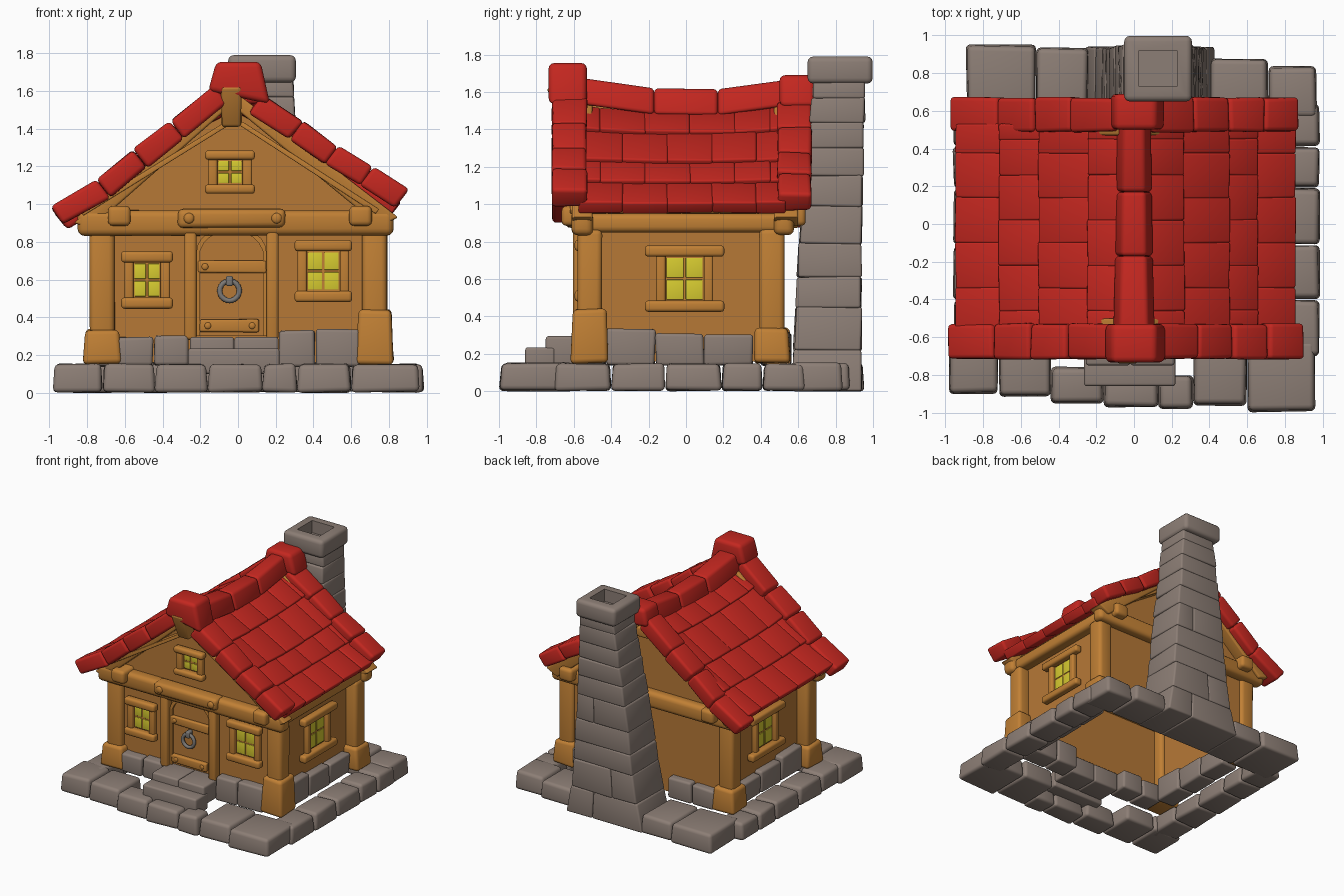
import bpy, bmesh, math, random
from mathutils import Vector, Matrix

if "Cube" in bpy.data.objects:
    bpy.data.objects.remove(bpy.data.objects["Cube"])

random.seed(4)

def material(name, rgb):
    m = bpy.data.materials.new(name)
    m.diffuse_color = (*rgb, 1)
    m.use_nodes = True
    m.node_tree.nodes["Principled BSDF"].inputs["Base Color"].default_value = m.diffuse_color
    return m

STONE = material("grey stone", (0.265, 0.21, 0.18))
WALL = material("brown wall", (0.47, 0.19, 0.037))
WOOD = material("orange timber", (0.53, 0.215, 0.035))
RED = material("red tiles", (0.55, 0.02, 0.014))
GLASS = material("yellow glass", (0.68, 0.6, 0.03))
IRON = material("dark iron", (0.2, 0.19, 0.18))

def merge(bm, t):
    bmesh.ops.recalc_face_normals(t, faces=t.faces[:])
    me = bpy.data.meshes.new("tmp")
    t.to_mesh(me)
    t.free()
    bm.from_mesh(me)
    bpy.data.meshes.remove(me)

# rounded six-sided block from 4 bottom and 4 top corners
def hexa(bm, pts, bevel=0.02, jit=0.0):
    t = bmesh.new()
    v = [t.verts.new(Vector(p) + Vector([random.uniform(-jit, jit) for _ in range(3)])) for p in pts]
    for f in ((0, 1, 2, 3), (4, 5, 6, 7), (0, 1, 5, 4), (1, 2, 6, 5), (2, 3, 7, 6), (3, 0, 4, 7)):
        t.faces.new([v[i] for i in f])
    bmesh.ops.recalc_face_normals(t, faces=t.faces[:])
    if bevel:
        bmesh.ops.bevel(t, geom=t.edges[:], offset=bevel, segments=3, profile=0.5,
                        affect='EDGES', clamp_overlap=True)
    merge(bm, t)

def box(bm, x0, x1, y0, y1, z0, z1, bevel=0.02, jit=0.0, taper=0.0, place=lambda p: p):
    t = taper
    pts = [(x0, y0, z0), (x1, y0, z0), (x1, y1, z0), (x0, y1, z0),
           (x0 + t, y0 + t, z1), (x1 - t, y0 + t, z1), (x1 - t, y1 - t, z1), (x0 + t, y1 - t, z1)]
    hexa(bm, [place(p) for p in pts], bevel, jit)

# quad drawn in x,z and extended along y
def prism(bm, quad, y0, y1, bevel=0.02, jit=0.0):
    hexa(bm, [(x, y0, z) for x, z in quad] + [(x, y1, z) for x, z in quad], bevel, jit)

def knob(bm, x, y, z, r):
    t = bmesh.new()
    bmesh.ops.create_uvsphere(t, u_segments=12, v_segments=8, radius=r)
    bmesh.ops.transform(t, verts=t.verts[:], matrix=Matrix.Translation((x, y, z)) @ Matrix.Diagonal((1, 0.5, 1, 1)))
    merge(bm, t)

def finish(name, bm, mat):
    me = bpy.data.meshes.new(name)
    bm.to_mesh(me)
    bm.free()
    me.materials.append(mat)
    ob = bpy.data.objects.new(name, me)
    bpy.context.collection.objects.link(ob)
    bpy.ops.object.select_all(action='DESELECT')
    ob.select_set(True)
    bpy.context.view_layer.objects.active = ob
    bpy.ops.object.shade_smooth_by_angle(angle=math.radians(40))
    return ob

# ring of foundation stones
bm = bmesh.new()
for x0, x1, y0, y1 in ((-.98, -.72, -.9, -.6), (-.72, -.44, -.915, -.6), (-.44, -.16, -.955, -.755),
                       (-.16, .13, -.975, -.8), (.13, .315, -.98, -.8), (.315, .6, -.965, -.6),
                       (.6, .96, -.998, -.62), (-.89, -.52, .56, .95), (-.52, -.24, .56, .935),
                       (.4, .71, .56, .88), (.71, .97, .56, .835)):
    box(bm, x0, x1, y0, y1, .003, .152, .025, .005, .01)
ys = (-.7, -.4, -.11, .19, .41, .64)
for y0, y1 in zip(ys, ys[1:]):
    box(bm, .77, .985, y0, y1, .003, .148, .025, .005, .01)
    box(bm, -.96, -.74, y0, y1, .003, .148, .025, .005, .01)
finish("foundation_stones", bm, STONE)

# stone courses at the foot of the walls
bm = bmesh.new()
for x0, x1, z in ((-.635, -.45, .295), (-.445, -.26, .305), (.22, .41, .33), (.415, .645, .335)):
    box(bm, x0, x1, -.605, -.43, .14, z, .018, .006)
for x0, x1, z in ((-.635, -.44, .3), (-.435, -.22, .31), (.36, .64, .32)):
    box(bm, x0, x1, .4, .56, .14, z, .018, .006)
for y0, y1, z in ((-.425, -.165, .335), (-.16, .095, .31), (.1, .355, .3)):
    box(bm, .6, .765, y0, y1, .14, z, .018, .006)
    box(bm, -.755, -.59, y0, y1, .14, z, .018, .006)
finish("wall_stones", bm, STONE)

# entrance steps
bm = bmesh.new()
box(bm, -.265, .22, -.86, -.7, .1, .235, .015)
box(bm, -.255, -.02, -.75, -.5, .14, .295, .015)
box(bm, -.02, .215, -.75, -.5, .14, .295, .015)
finish("door_steps", bm, STONE)

# hollow house body, open underneath
bm = bmesh.new()
outline = ((-.69, .16), (-.69, .99), (-.035, 1.53), (.7, .99), (.7, .16))
front, back = [[bm.verts.new((x, y, z)) for x, z in outline] for y in (-.53, .5)]
bm.faces.new(front)
bm.faces.new(back)
for i in range(4):
    bm.faces.new((front[i], front[i + 1], back[i + 1], back[i]))
bmesh.ops.recalc_face_normals(bm, faces=bm.faces[:])
finish("house_walls", bm, WALL)

# corner posts with thick feet
bm = bmesh.new()
for x, y, h in ((-.72, -.515, .33), (.725, -.515, .44), (-.72, .46, .34), (.725, .46, .34)):
    box(bm, x - .065, x + .065, y - .065, y + .065, .2, .87, .03, .004)
    box(bm, x - .1, x + .1, y - .1, y + .1, .15, h, .025, .006, .012)
finish("corner_posts", bm, WOOD)

# horizontal beams, rafters and ridge beam
bm = bmesh.new()
box(bm, -.85, .825, -.615, -.5, .835, .965, .035, .005)
box(bm, -.85, .825, .47, .575, .835, .965, .035, .005)
for x in (-.63, .65):
    box(bm, x - .06, x + .06, -.665, .64, .885, .99, .025)
for x in (-.72, .73):
    box(bm, x - .055, x + .055, -.6, .56, .85, .95, .03)
for y0, y1 in ((-.61, -.5), (.47, .6)):
    prism(bm, ((-.87, .9), (-.78, .87), (-.035, 1.525), (-.035, 1.61)), y0, y1, .012)
    prism(bm, ((.85, .93), (.75, .88), (-.035, 1.525), (-.035, 1.61)), y0, y1, .012)
hexa(bm, [(-.085, -.66, 1.41), (.015, -.66, 1.41), (.015, -.5, 1.41), (-.085, -.5, 1.41),
          (-.09, -.745, 1.62), (.02, -.745, 1.62), (.02, -.5, 1.62), (-.09, -.5, 1.62)], .015)
box(bm, -.09, .02, -.6, .62, 1.42, 1.5, .015)
finish("roof_timbers", bm, WOOD)

# tiled slopes: ridge side to eave, lower edge of each row lifted
SLOPES = (((-.08, 1.545), (-.24, 1.447), (-.5, 1.267), (-.71, 1.122), (-.94, .985)),
          ((.08, 1.52), (.26, 1.4), (.5, 1.235), (.65, 1.12), (.85, .995)))

def sag(p, y):
    lift = max(0, (p[1] - 1.0) / .55)
    return (p[0], y, p[1] - .035 * lift * (1 - (y / .6) ** 2))

bm, planks = bmesh.new(), bmesh.new()
for side, slope in zip((-1, 1), SLOPES):
    n = Vector((side * .57, .82))
    for r, (a, b) in enumerate(zip(slope, slope[1:])):
        a, b = Vector(a), Vector(b)
        up = a + (a - b).normalized() * .035
        quad = (up - n * .07, b - n * .055, b + n * .02, up - n * .005)
        cuts = (-.57, -.34, -.1, .14, .375, .53) if r % 2 else (-.57, -.46, -.22, .02, .26, .45, .53)
        for y0, y1 in zip(cuts, cuts[1:]):
            hexa(bm, [sag(p, y0 - .003) for p in quad] + [sag(p, y1 + .003) for p in quad], .012, .004)
    a, b = Vector(slope[0]), Vector(slope[-1]) - Vector((side * .06, -.04))
    for i in range(6):
        y = -.62 + i * .2
        prism(planks, (a - n * .125, b - n * .105, b - n * .075, a - n * .1), y, y + .195, .005)
finish("roof_tiles", bm, RED)
finish("roof_underside_planks", planks, WOOD)

# thick verge tiles along both gables
VERGE = (((-.13, 1.63), (-.36, 1.44), (-.555, 1.29), (-.75, 1.13), (-.998, .985)),
         ((.13, 1.58), (.345, 1.44), (.53, 1.305), (.72, 1.195), (.905, 1.075)))
bm = bmesh.new()
for y0, y1, dz, inset in ((-.715, -.53, 0, 0), (.49, .67, -.02, .02)):
    for side, line in zip((-1, 1), VERGE):
        n = Vector((side * .6, .8)) * .12
        for a, b in zip(line, line[1:]):
            a, b = Vector(a), Vector(b)
            quad = [p + Vector((-side * inset, dz)) for p in (a - n, b - n, b, a)]
            prism(bm, quad, y0, y1, .022, .006)
finish("verge_tiles", bm, RED)

# sagging ridge tiles with end caps
bm = bmesh.new()
ridge = ((-.56, 1.675, .075), (-.17, 1.62, .065), (.17, 1.615, .06), (.54, 1.665, .055))
for (y0, z0, w0), (y1, z1, w1) in zip(ridge, ridge[1:]):
    hexa(bm, [(-w0 - .04, y0, z0 - .14), (w0 + .04, y0, z0 - .14), (w1 + .04, y1, z1 - .14), (-w1 - .04, y1, z1 - .14),
              (-w0, y0, z0), (w0, y0, z0), (w1, y1, z1), (-w1, y1, z1)], .022)
prism(bm, ((-.158, 1.6), (.17, 1.53), (.12, 1.755), (-.115, 1.755)), -.735, -.53, .03)
prism(bm, ((-.13, 1.55), (.165, 1.52), (.12, 1.69), (-.1, 1.69)), .5, .69, .03)
finish("ridge_tiles", bm, RED)

# tapering chimney stack: (z, x0, x1, y0, y1) interpolated through courses
KEYS = ((0, -.26, .43, .565, .94), (.3, -.19, .375, .58, .935), (.9, -.115, .335, .61, .94), (1.66, -.01, .29, .685, .96))

def section(z):
    for a, b in zip(KEYS, KEYS[1:]):
        if z <= b[0]:
            k = (z - a[0]) / (b[0] - a[0])
            return [p + (q - p) * k for p, q in zip(a[1:], b[1:])]

bm = bmesh.new()
levels = (0, .22, .45, .61, .79, .99, 1.15, 1.3, 1.44, 1.57, 1.66)
for i, (z0, z1) in enumerate(zip(levels, levels[1:])):
    lo, hi = section(z0), section(z1)
    s = .38 if i % 2 else .66
    for f0, f1 in (((0, s), (s, 1)) if i in (0, 1, 4) else ((0, 1),)):
        pts = []
        for (x0, x1, y0, y1), z in ((lo, z0 - .003), (hi, z1 + .003)):
            a, b = x0 + (x1 - x0) * f0, x0 + (x1 - x0) * f1
            z = max(z, .003)
            pts += [(a, y0, z), (b, y0, z), (b, y1, z), (a, y1, z)]
        hexa(bm, pts, .014, .006 if i else .002)
finish("chimney_stack", bm, STONE)

# chimney cap with flue opening
bm = bmesh.new()
box(bm, -.052, .307, .65, .998, 1.645, 1.79, .03)
bm.faces.ensure_lookup_table()
top = max(bm.faces, key=lambda f: f.calc_center_median().z + f.calc_area())
bmesh.ops.inset_region(bm, faces=[top], thickness=.068)
hole = bmesh.ops.extrude_discrete_faces(bm, faces=[top])["faces"][0]
bmesh.ops.translate(bm, verts=hole.verts[:], vec=(0, 0, -.1))
finish("chimney_cap", bm, STONE)

# windows: u runs along the wall, d is the depth outwards
def window(name, place, u0, u1, z0, z1, beam, jamb):
    frame, glass = bmesh.new(), bmesh.new()
    for a, b in ((z0, z0 + beam), (z1 - beam, z1)):
        box(frame, u0, u1, .002, .065, a, b, .018, place=place)
    i0, i1 = u0 + jamb, u1 - jamb
    for a in (i0 - .035, i1 - .015):
        box(frame, a, a + .05, .002, .045, z0 + .02, z1 - .02, .012, place=place)
    box(frame, i0, i1, .002, .012, z0 + beam, z1 - beam, 0, place=place)
    w, h = (i1 - i0 - .03) / 2, (z1 - z0 - 2 * beam) / 2
    for i in range(2):
        for j in range(2):
            a, b = i0 + .015 + i * w, z0 + beam + j * h
            box(glass, a + .006, a + w - .006, .011, .018, b + .006, b + h - .006, .003, place=place)
    finish(name + "_frame", frame, WOOD)
    finish(name + "_panes", glass, GLASS)

on_front = lambda p: (p[0], -.53 - p[1], p[2])
window("front_left_window", on_front, -.62, -.345, .445, .75, .06, .05)
window("front_right_window", on_front, .3, .605, .48, .81, .06, .05)
window("attic_window", on_front, -.175, .09, 1.055, 1.285, .05, .05)
window("right_window", lambda p: (.7 + p[1], p[0], p[2]), -.22, .205, .425, .78, .06, .095)
window("left_window", lambda p: (-.69 - p[1], p[0], p[2]), -.22, .205, .425, .78, .06, .095)

# arched door leaf and its rounded trim
arch = [(.15, .3)] + [(-.035 + .185 * math.cos(t * math.pi / 12), .75 + .13 * math.sin(t * math.pi / 12))
                      for t in range(13)] + [(-.22, .3)]
bm = bmesh.new()
leaf = bm.faces.new([bm.verts.new((x, -.545, z)) for x, z in arch])
ext = bmesh.ops.extrude_face_region(bm, geom=[leaf])["geom"]
bmesh.ops.translate(bm, verts=[v for v in ext if isinstance(v, bmesh.types.BMVert)], vec=(0, .014, 0))
bmesh.ops.recalc_face_normals(bm, faces=bm.faces[:])
finish("door_leaf", bm, WALL)
bm = bmesh.new()
for (xa, za), (xb, zb) in zip(arch, arch[1:]):
    ka, kb = [(-.035 + (x + .035) * .9, z - (.02 if z > .78 else 0)) for x, z in ((xa, za), (xb, zb))]
    prism(bm, ((xa, za), (xb, zb), kb, ka), -.565, -.532, 0)
finish("door_arch_trim", bm, WOOD)

# door posts, header, bands and pegs
bm = bmesh.new()
box(bm, -.285, -.22, -.605, -.532, .28, .89, .018)
box(bm, .15, .215, -.605, -.532, .28, .89, .018)
box(bm, -.32, .25, -.645, -.532, .875, .975, .028, .004)
box(bm, -.215, .15, -.572, -.532, .635, .7, .012, .003)
box(bm, -.205, .11, -.572, -.532, .32, .39, .012, .003)
for x, y, z, r in ((-.26, -.645, .925, .028), (.205, -.645, .925, .028), (-.175, -.572, .668, .018),
                   (-.16, -.572, .355, .018), (.075, -.572, .355, .018)):
    knob(bm, x, y, z, r)
finish("door_frame_and_bands", bm, WOOD)

# ring knocker
bpy.ops.mesh.primitive_torus_add(major_segments=24, minor_segments=8, major_radius=.052, minor_radius=.014,
                                 location=(-.045, -.575, .54), rotation=(math.pi / 2, 0, 0))
ring = bpy.context.object
ring.name = "door_ring"
ring.data.materials.append(IRON)
bpy.ops.object.shade_smooth_by_angle(angle=math.radians(60))
bm = bmesh.new()
box(bm, -.063, -.027, -.595, -.54, .565, .62, .01)
finish("ring_mount", bm, IRON)
